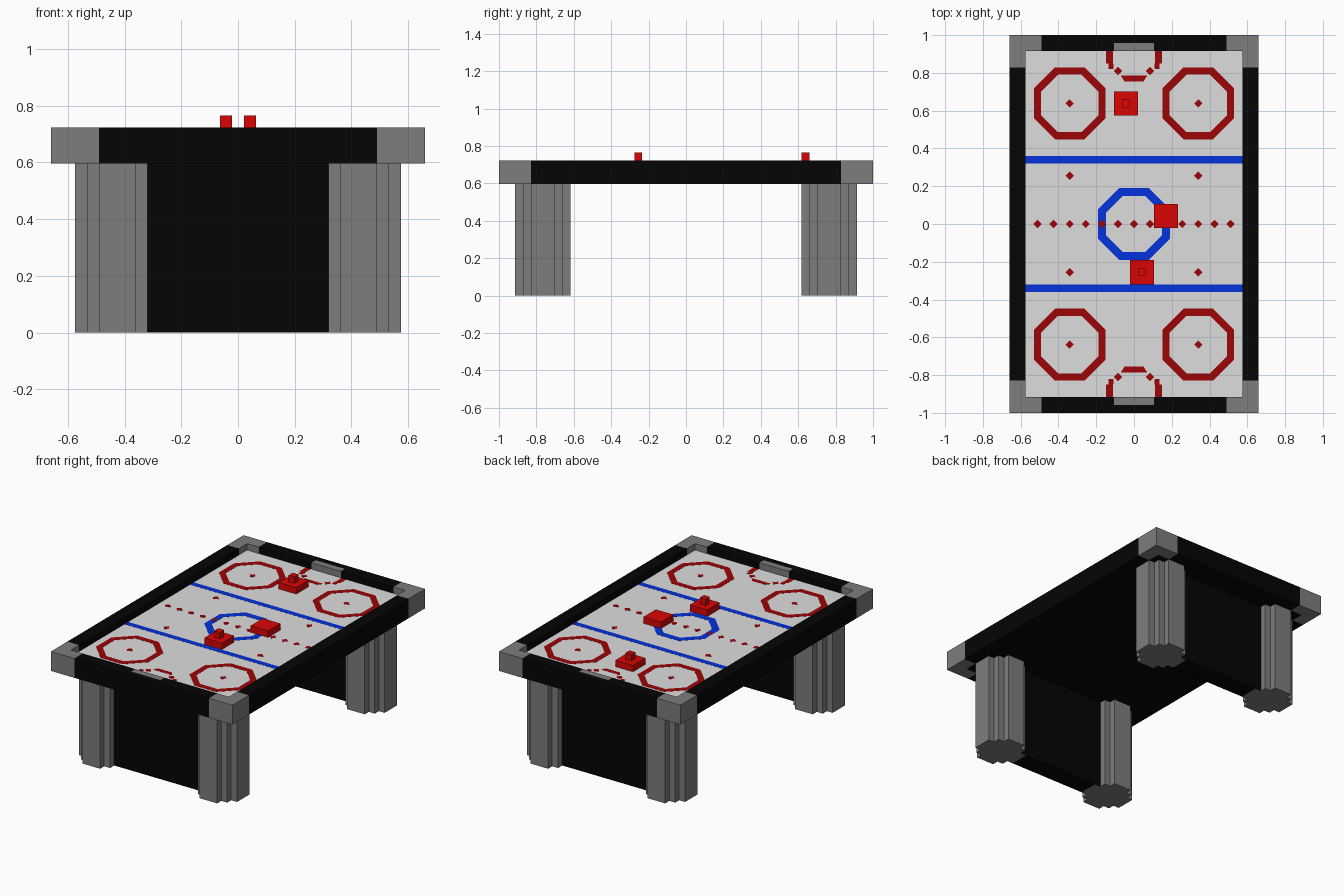
import bpy, bmesh, math

cube = bpy.data.objects.get("Cube")
if cube:
    bpy.data.objects.remove(cube)

V = 2 / 47        # one block of the grid
BASE = 14 * V     # underside of the table
FIELD = 16 * V    # playing surface
TOP = 17 * V      # top of the rails
PAINT = FIELD + 0.0006


def material(name, r, g, b):
    m = bpy.data.materials.new(name)
    m.use_nodes = True
    m.diffuse_color = (r, g, b, 1)
    m.node_tree.nodes["Principled BSDF"].inputs["Base Color"].default_value = (r, g, b, 1)
    return m


BLACK = material("black", 0.0013, 0.0013, 0.0013)
GREY = material("grey", 0.205, 0.205, 0.205)
WHITE = material("ice_white", 0.73, 0.73, 0.73)
RED = material("bright_red", 0.72, 0.0015, 0.0015)
DARK_RED = material("dark_red", 0.33, 0.0015, 0.002)
BLUE = material("blue", 0.0015, 0.032, 0.71)


def prisms(name, outlines, z0, z1, mat):
    """Extrude flat outlines from z0 to z1 into one object."""
    bm = bmesh.new()
    for outline in outlines:
        low = [bm.verts.new((x, y, z0)) for x, y in outline]
        high = [bm.verts.new((x, y, z1)) for x, y in outline]
        bm.faces.new(low[::-1])
        bm.faces.new(high)
        n = len(low)
        for i in range(n):
            j = (i + 1) % n
            bm.faces.new((low[i], low[j], high[j], high[i]))
    bmesh.ops.recalc_face_normals(bm, faces=bm.faces)
    mesh = bpy.data.meshes.new(name)
    bm.to_mesh(mesh)
    bm.free()
    mesh.materials.append(mat)
    ob = bpy.data.objects.new(name, mesh)
    bpy.context.collection.objects.link(ob)
    return ob


def rect(x0, x1, y0, y1):
    return [(x0, y0), (x1, y0), (x1, y1), (x0, y1)]


def blocks(x0, x1, y0, y1):
    return rect(x0 * V, x1 * V, y0 * V, y1 * V)


def octagon(r, cx, cy):
    r /= math.cos(math.pi / 8)
    return [(cx + r * math.cos(math.pi / 8 + i * math.pi / 4),
             cy + r * math.sin(math.pi / 8 + i * math.pi / 4)) for i in range(8)]


def ring(cx, cy, outer, inner):
    a, b = octagon(outer, cx, cy), octagon(inner, cx, cy)
    return [[b[i], a[i], a[(i + 1) % 8], b[(i + 1) % 8]] for i in range(8)]


def diamond(cx, cy, r=0.022):
    return [(cx + r, cy), (cx, cy + r), (cx - r, cy), (cx, cy - r)]


# Table bed and playing surface
prisms("table_bed", [blocks(-13.5, 13.5, -21.5, 21.5)], BASE, FIELD - 0.004, BLACK)
prisms("playing_surface", [blocks(-13.5, 13.5, -21.5, 21.5)], FIELD - 0.004, FIELD, WHITE)

# Rails, corner caps and legs
quarter = [(3.5, 1.5), (2.5, 1.5), (2.5, 2.5), (1.5, 2.5), (1.5, 3.5)]
leg_outline = []
for turn in range(4):
    leg_outline += quarter
    quarter = [(-y, x) for x, y in quarter]

corner = [(15.5, 23.5), (11.5, 23.5), (11.5, 21.5), (13.5, 21.5), (13.5, 19.5), (15.5, 19.5)]

for sx, side in ((-1, "right"), (1, "left")):
    prisms(f"{side}_rail", [blocks(sx * 13.5, sx * 15.5, -19.5, 19.5)], BASE, TOP, BLACK)
    for sy, end in ((-1, "front"), (1, "back")):
        prisms(f"{end}_{side}_corner_cap",
               [[(sx * x * V, sy * y * V) for x, y in corner]], BASE, TOP, GREY)
        prisms(f"{end}_{side}_leg",
               [[((sx * 10 + x) * V, (sy * 18 + y) * V) for x, y in leg_outline]],
               0, BASE, GREY)

# End rails with a goal set into the upper layer, and panels between the legs
rail_top = [(-11.5, 21.5), (-2.5, 21.5), (-2.5, 22.5), (2.5, 22.5),
            (2.5, 21.5), (11.5, 21.5), (11.5, 23.5), (-11.5, 23.5)]
for sy, end in ((-1, "front"), (1, "back")):
    prisms(f"{end}_rail_lower", [blocks(-11.5, 11.5, sy * 21.5, sy * 23.5)], BASE, FIELD, BLACK)
    prisms(f"{end}_rail_upper", [[(x * V, sy * y * V) for x, y in rail_top]], FIELD, TOP, BLACK)
    prisms(f"{end}_goal", [blocks(-2.5, 2.5, sy * 21.5, sy * 22.5)], FIELD, TOP, GREY)
    prisms(f"{end}_panel", [blocks(-7.5, 7.5, sy * 16.48, sy * 19.52)], 0.001, BASE, BLACK)

# Painted blue lines and centre ring
prisms("blue_lines", [blocks(-13.5, 13.5, s * 8 - 0.45, s * 8 + 0.45) for s in (-1, 1)],
       FIELD, PAINT, BLUE)
prisms("centre_ring", ring(0, 0, 0.19, 0.147), FIELD, PAINT, BLUE)

# Painted red rings, spots and goal creases
spots = [diamond(2 * i * V, 0) for i in range(-6, 7)]
rings, creases = [], []
for sx in (-1, 1):
    for sy in (-1, 1):
        rings += ring(sx * 8 * V, sy * 15 * V, 0.19, 0.152)
        spots += [diamond(sx * 8 * V, sy * 15 * V), diamond(sx * 8 * V, sy * 6 * V)]
        creases.append(rect(sx * 0.112, sx * 0.147, sy * 0.85, sy * 0.915))
        creases.append(rect(sx * 0.108, sx * 0.135, sy * 0.82, sy * 0.85))
        creases.append(diamond(sx * 0.085, sy * 0.81))
for sy in (-1, 1):
    creases.append([(-0.05, sy * 0.755), (0.05, sy * 0.755),
                    (0.07, sy * 0.785), (-0.07, sy * 0.785)])
prisms("face_off_rings", rings, FIELD, PAINT, DARK_RED)
prisms("spots", spots, FIELD, PAINT + 0.0006, DARK_RED)
prisms("goal_creases", creases, FIELD, PAINT, DARK_RED)

# Puck and mallets
prisms("puck", [blocks(2.5, 5.5, -0.5, 2.5)], FIELD, TOP, RED)
for end, x, y in (("front", 1, -6), ("back", -1, 15)):
    prisms(f"{end}_mallet_base", [blocks(x - 1.5, x + 1.5, y - 1.5, y + 1.5)], FIELD, TOP, RED)
    prisms(f"{end}_mallet_knob", [blocks(x - 0.5, x + 0.5, y - 0.5, y + 0.5)], TOP, TOP + V, RED)
